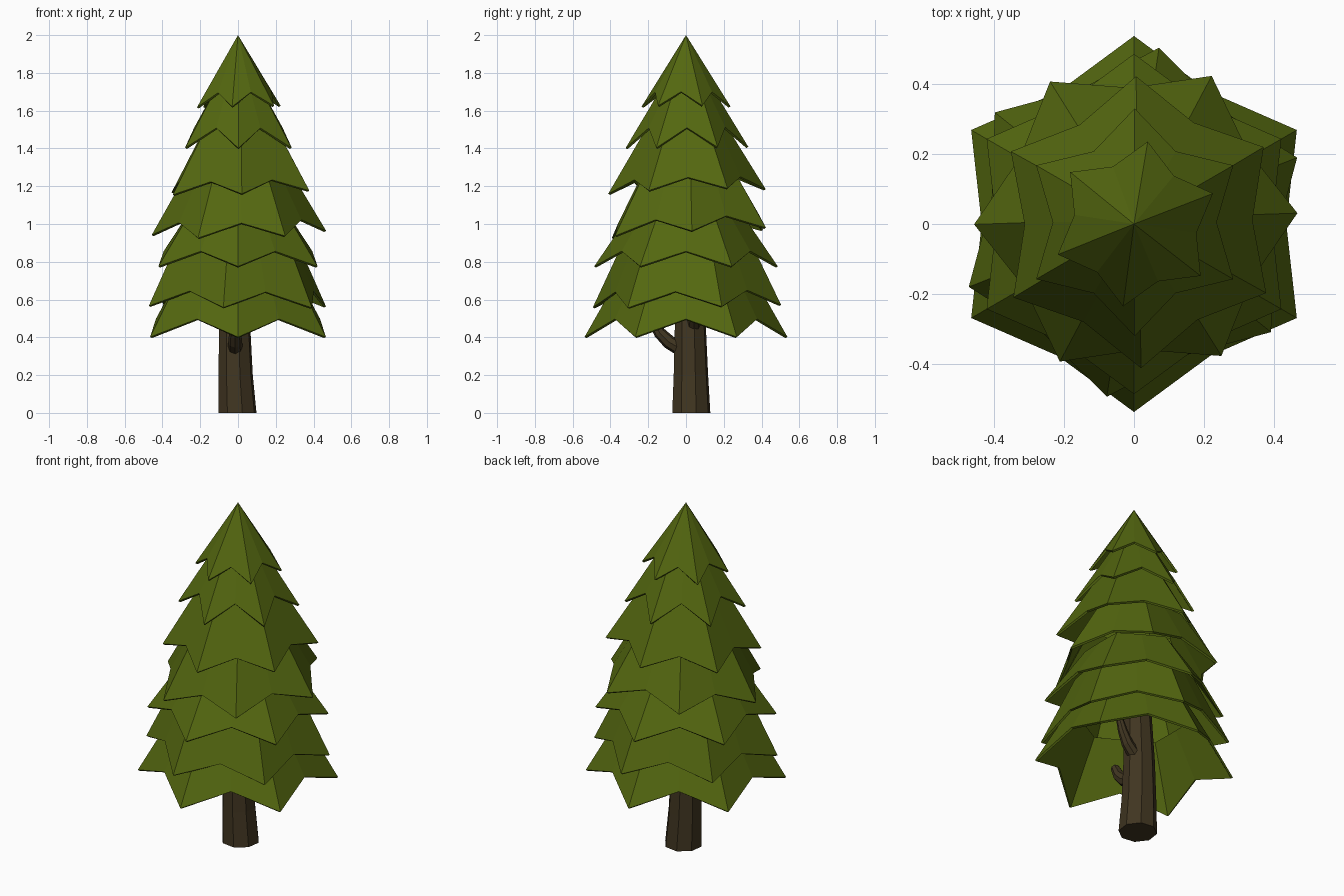
import bpy, bmesh
from math import sin, cos, radians, tau
from mathutils import Vector

if "Cube" in bpy.data.objects:
    bpy.data.objects.remove(bpy.data.objects["Cube"])


def material(name, color):
    m = bpy.data.materials.new(name)
    m.diffuse_color = (*color, 1)
    m.use_nodes = True
    m.node_tree.nodes["Principled BSDF"].inputs["Base Color"].default_value = m.diffuse_color
    return m


LEAF = material("needle_green", (0.088, 0.136, 0.005))
BARK = material("bark_brown", (0.052, 0.036, 0.015))


def finish(bm, name, mat):
    mesh = bpy.data.meshes.new(name)
    bm.to_mesh(mesh)
    bm.free()
    mesh.materials.append(mat)
    ob = bpy.data.objects.new(name, mesh)
    bpy.context.collection.objects.link(ob)
    return ob


def bridge(bm, a, b):
    n = len(a)
    for i in range(n):
        j = (i + 1) % n
        bm.faces.new((a[i], a[j], b[j], b[i]))


# Six-pointed skirt: low tips, raised valleys, thin shell open underneath
def tier(name, z, rise, r, rot, center, tilt, top_z, top_r, notch=0.81):
    bm = bmesh.new()
    cx, cy = center
    base, top = [], []
    for i in range(12):
        a = radians(rot + 30 * i)
        valley = i % 2
        rb = r * (notch if valley else 1)
        x, y = rb * cos(a), rb * sin(a)
        zb = z + rise * valley + tilt[0] * x + tilt[1] * y
        base.append(bm.verts.new((cx + x, cy + y, zb)))
        if top_r:
            rt = top_r * (0.88 if valley else 1)
            top.append(bm.verts.new((cx + rt * cos(a), cy + rt * sin(a), top_z)))
    if top_r:
        bridge(bm, base, top)
    else:
        apex = bm.verts.new((0, 0, top_z))
        for i in range(12):
            bm.faces.new((base[i], base[(i + 1) % 12], apex))
    ob = finish(bm, name, LEAF)
    mod = ob.modifiers.new("thickness", "SOLIDIFY")
    mod.thickness = 0.012
    mod.offset = -1


# Faceted tube through (x, y, z, radius) points
def tube(name, path, sides, turn=0):
    bm = bmesh.new()
    pts = [Vector(p[:3]) for p in path]
    rings = []
    for k, p in enumerate(pts):
        d = pts[min(k + 1, len(pts) - 1)] - pts[max(k - 1, 0)]
        if k == 0 and p.z == 0:
            d = Vector((0, 0, 1))      # flat foot
        # start from the y axis, or the x axis for a forward-leaning tube
        forward = abs(pts[-1].y - pts[0].y) > 0.05
        u = Vector((1, 0, 0)) if forward else Vector((0, 1, 0)).cross(d)
        u.normalize()
        v = d.cross(u).normalized()
        rings.append([bm.verts.new(p + path[k][3] * (u * cos(tau * i / sides + turn)
                                                     + v * sin(tau * i / sides + turn)))
                      for i in range(sides)])
    for a, b in zip(rings, rings[1:]):
        bridge(bm, a, b)
    bm.faces.new(rings[0][::-1])
    bm.faces.new(rings[-1])
    finish(bm, name, BARK)


# Foliage, top to bottom
tier("foliage_1", 1.622, 0.075, 0.238, 21.5, (0.004, 0), (0.02, 0), 2.0, 0, 0.74)
tier("foliage_2", 1.405, 0.105, 0.325, 30, (0.002, 0.005), (0, 0.01), 1.72, 0.135, 0.72)
tier("foliage_3", 1.172, 0.065, 0.417, 31, (0.013, 0.005), (0.03, 0.03), 1.55, 0.19, 0.78)
tier("foliage_4", 0.953, 0.072, 0.462, 2, (0.005, 0.015), (0.022, 0.055), 1.3, 0.26)
tier("foliage_5", 0.776, 0.08, 0.486, 30, (0, 0), (0, 0), 1.1, 0.265)
tier("foliage_6", 0.565, 0.082, 0.504, 21.5, (-0.003, 0.005), (-0.01, 0.015), 0.95, 0.32)
tier("foliage_7", 0.402, 0.095, 0.537, 30, (0, 0), (0, 0), 0.75, 0.34)

# Slightly leaning trunk
tube("trunk", [(-0.003, 0.028, 0, 0.104), (-0.013, 0.026, 0.2, 0.094),
               (-0.017, 0.023, 0.45, 0.085), (-0.008, 0.01, 1.1, 0.06)], 8, 0.25)

# Broken branch stubs
tube("front_branch", [(-0.015, -0.02, 0.335, 0.04), (-0.015, -0.09, 0.375, 0.037),
                      (-0.015, -0.14, 0.425, 0.032), (-0.015, -0.175, 0.49, 0.024)], 8)
tube("side_branch", [(0.03, 0.04, 0.46, 0.036), (0.085, 0.045, 0.51, 0.032),
                     (0.12, 0.05, 0.57, 0.026), (0.14, 0.05, 0.63, 0.02)], 8)
